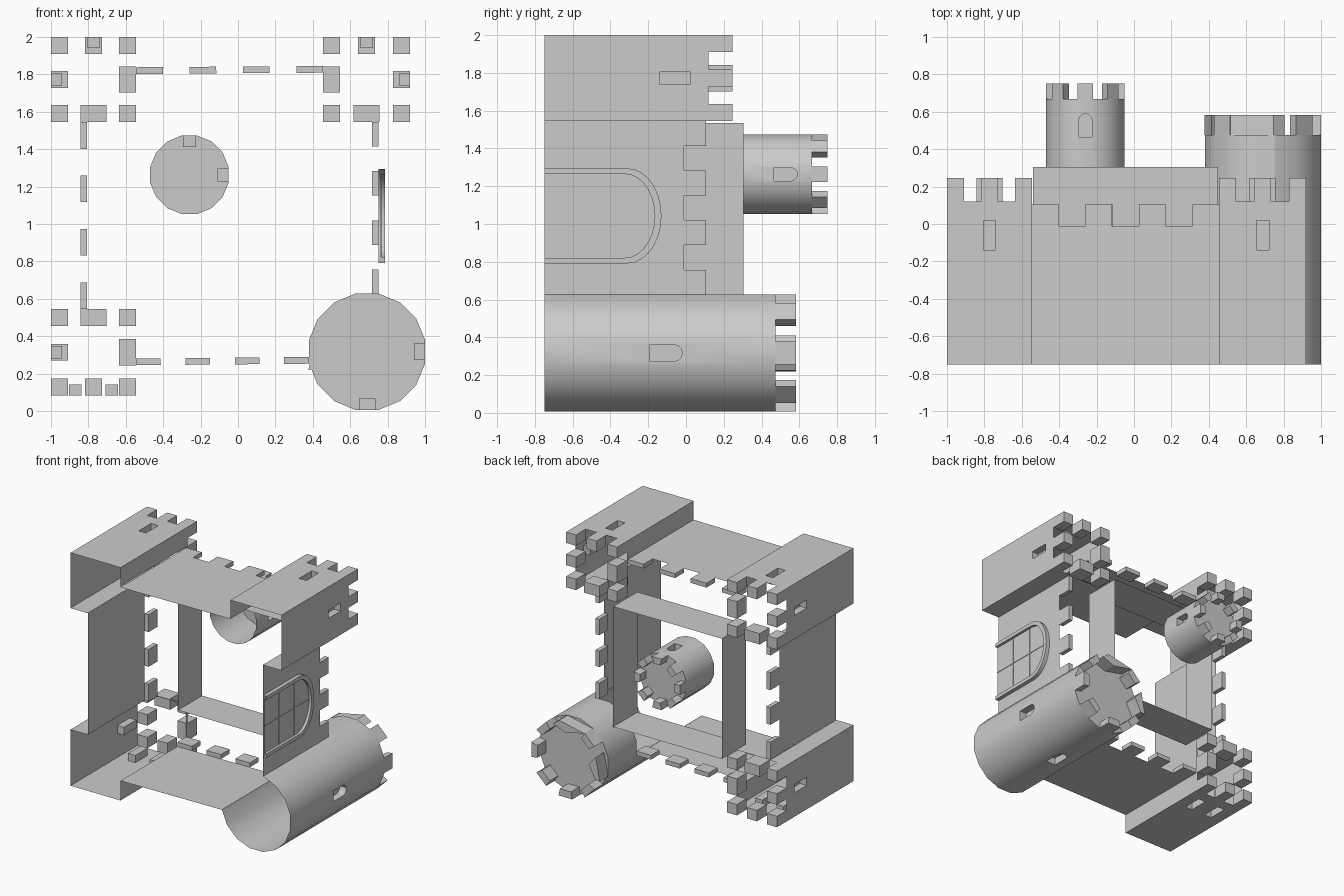
import bpy, bmesh
from math import sin, cos, pi, radians
from mathutils import Vector

if "Cube" in bpy.data.objects:
    bpy.data.objects.remove(bpy.data.objects["Cube"])

BASE, WALL_TOP = -0.75, -0.01      # castle's own "up" is +y, its plan is x/z
UP = Vector((0, 1, 0))


def finish(bm, name, smooth=False):
    bmesh.ops.remove_doubles(bm, verts=bm.verts, dist=0.0005)
    me = bpy.data.meshes.new(name)
    bm.to_mesh(me)
    bm.free()
    ob = bpy.data.objects.new(name, me)
    bpy.context.collection.objects.link(ob)
    if smooth:
        bpy.context.view_layer.objects.active = ob
        ob.select_set(True)
        bpy.ops.object.shade_smooth_by_angle(angle=radians(30))
        ob.select_set(False)
    return ob


def face(bm, pts, toward):
    f = bm.faces.new([bm.verts.new(p) for p in pts])
    f.normal_update()
    if f.normal.dot(toward) < 0:
        f.normal_flip()


def sheet(bm, p, q, y0, y1, holes=(), depth=0.06):
    """Upright thin wall from plan point p to q (counter-clockwise), with recessed windows."""
    o = Vector((p[0], 0, p[1]))
    u = Vector((q[0] - p[0], 0, q[1] - p[1]))
    length = u.length
    u.normalize()
    n = Vector((u.z, 0, -u.x))
    at = lambda t, y: o + u * t + UP * y
    rect = [at(0, y0), at(length, y0), at(length, y1), at(0, y1)]
    if not holes:
        face(bm, rect, n)
        return
    edges = []
    loops = [[at(length / 2 + t, y) for t, y in h] for h in holes]
    for loop in [rect] + loops:
        vs = [bm.verts.new(c) for c in loop]
        edges += [bm.edges.new((vs[i - 1], vs[i])) for i in range(len(vs))]
    res = bmesh.ops.triangle_fill(bm, edges=edges, use_beauty=True, normal=n)
    for f in res["geom"]:
        if isinstance(f, bmesh.types.BMFace):
            f.normal_update()
            if f.normal.dot(n) < 0:
                f.normal_flip()
    for loop in loops:
        mid = sum(loop, Vector()) / len(loop)
        back = [c - n * depth for c in loop]
        for i in range(len(loop)):
            a, b = loop[i - 1], loop[i]
            face(bm, [a, b, back[i], back[i - 1]], mid - (a + b) / 2)
        face(bm, back, n)


def prism(bm, plan, y0, y1):
    lo = [bm.verts.new((x, y0, z)) for x, z in plan]
    hi = [bm.verts.new((x, y1, z)) for x, z in plan]
    fs = [bm.faces.new(lo), bm.faces.new(hi)]
    for i in range(len(plan)):
        fs.append(bm.faces.new((lo[i - 1], lo[i], hi[i], hi[i - 1])))
    bmesh.ops.recalc_face_normals(bm, faces=fs)


def block(bm, x0, x1, z0, z1, y0, y1):
    prism(bm, [(x0, z0), (x1, z0), (x1, z1), (x0, z1)], y0, y1)


def slit(t=0.0):
    return [(t - .033, -.14), (t + .033, -.14), (t + .033, .02), (t - .033, .02)]


def arch(w, y0, y1, n=6):
    r = w / 2
    return [(-r, y0), (r, y0)] + [(r * cos(pi * i / n), y1 - r + r * sin(pi * i / n))
                                  for i in range(n + 1)]


# Square corner towers: sides in order low, right, high, left.
# Each side: (start, end of full-height part), windows; None means whole side.
def square_tower(name, x0, x1, z0, z1, sides):
    bm = bmesh.new()
    top, crown, m, wide = .12, .245, .09, .07
    c = [(x0, z0), (x1, z0), (x1, z1), (x0, z1)]
    for i, (span, holes) in enumerate(sides):
        p, q = Vector(c[i]), Vector(c[(i + 1) % 4])
        d = (q - p).normalized()
        if span:
            sheet(bm, p + d * span[0], p + d * span[1], BASE, .105)
            sheet(bm, p, q, .105, top)
        else:
            sheet(bm, p, q, BASE, top, [slit(t) for t in holes])
        mid, inn = (p + q) / 2, Vector((-d.y, d.x)) * m
        h = d * (wide if span else m / 2)
        prism(bm, [mid - h, mid + h, mid + h + inn, mid - h + inn], top, crown)
    for a in (x0, x1 - m):
        for b in (z0, z1 - m):
            block(bm, a, a + m, b, b + m, top, crown)
    finish(bm, name)


FULL = (None, (0,))
square_tower("left_upper_tower", -1, -.545, 1.545, 2,
             [((0, .155), ()), ((.3, .455), ()), FULL, FULL])
square_tower("right_upper_tower", .455, .92, 1.545, 2,
             [((.295, .465), ()), FULL, FULL, ((0, .155), ())])
square_tower("left_lower_tower", -1, -.545, .083, .545,
             [(None, (-.097, .097)), ((0, .162), ()), ((.3, .455), ()), FULL])


# Curtain walls with four merlons each
def curtain(name, p, q):
    bm = bmesh.new()
    sheet(bm, p, q, BASE, WALL_TOP)
    p, q = Vector(p), Vector(q)
    d = (q - p) / 7
    inn = Vector((-d.y, d.x)).normalized() * .036
    for i in range(0, 7, 2):
        a, b = p + d * i, p + d * (i + 1)
        prism(bm, [a, b, b + inn, a + inn], WALL_TOP, .105)
    finish(bm, name)


curtain("upper_wall", (.455, 1.845), (-.545, 1.838))
curtain("left_wall", (-.843, 1.545), (-.843, .545))
curtain("lower_wall", (-.545, .245), (.379, .253))
curtain("right_wall", (.752, .626), (.752, 1.545))

# Inner keep ring
bm = bmesh.new()
k = [(-.54, .545), (.45, .545), (.45, 1.535), (-.54, 1.535)]
for i in range(4):
    sheet(bm, k[i], k[(i + 1) % 4], WALL_TOP, .305)
finish(bm, "keep")


# Sixteen-sided round towers
def round_tower(name, cx, cz, r, y0, top, crown, depth, windows, hole, opened=(), merlons=range(0, 16, 2), extra=()):
    bm = bmesh.new()
    ring = lambda i, rr: (cx + rr * cos((i - .5) * pi / 8), cz + rr * sin((i - .5) * pi / 8))
    for i in range(16):
        low = .105 if i in opened else y0
        sheet(bm, ring(i, r), ring(i + 1, r), low, top, [hole] if i in windows else ())
    face(bm, [Vector((ring(i, r)[0], top, ring(i, r)[1])) for i in range(16)], UP)
    for i in merlons:
        prism(bm, [ring(i, r), ring(i + 1, r), ring(i + 1, r - depth), ring(i, r - depth)], top, crown)
    for plan in extra:
        prism(bm, plan, top, crown)
    finish(bm, name, smooth=True)


round_tower("round_corner_tower", .69, .317, .317, BASE, .475, .583, .06, (0, 12),
            arch(.088, -.19, -.02), opened=range(4, 9), merlons=(0, 2, 6, 10, 12, 14),
            extra=([(.516, .577), (.698, .54), (.805, .583), (.746, .626)],
                   [(.377, .22), (.42, .225), (.478, .337), (.414, .41)]))
round_tower("turret", -.26, 1.263, .214, .305, .668, .75, .055, (0, 4), arch(.07, .465, .59))


# Arched gate on the right wall: raised frame, recessed door, thin bars
def gate_profile(half, tip, n=14):
    pts = [(-half, BASE)]
    rise = half * .72
    pts += [(-half * cos(pi * i / n), tip - rise + rise * sin(pi * i / n)) for i in range(n + 1)]
    return pts + [(half, BASE)]


GZ = 1.043
bm = bmesh.new()
outer, inner = gate_profile(.252, -.13), gate_profile(.222, -.165)
levels = [[bm.verts.new((x, y, GZ + t)) for t, y in prof]
          for prof, x in ((outer, .752), (outer, .785), (inner, .785), (inner, .763))]
for a, b in zip(levels, levels[1:]):
    for i in range(len(a) - 1):
        bm.faces.new((a[i], a[i + 1], b[i + 1], b[i]))
bmesh.ops.recalc_face_normals(bm, faces=bm.faces)
face(bm, [(.763, y, GZ + t) for t, y in inner], Vector((1, 0, 0)))
finish(bm, "gate_frame", smooth=True)

bm = bmesh.new()
block(bm, .763, .767, GZ - .003, GZ + .003, BASE, -.168)
for y in (-.56, -.36):
    block(bm, .763, .767, GZ - .22, GZ + .22, y - .003, y + .003)
finish(bm, "gate_bars")
